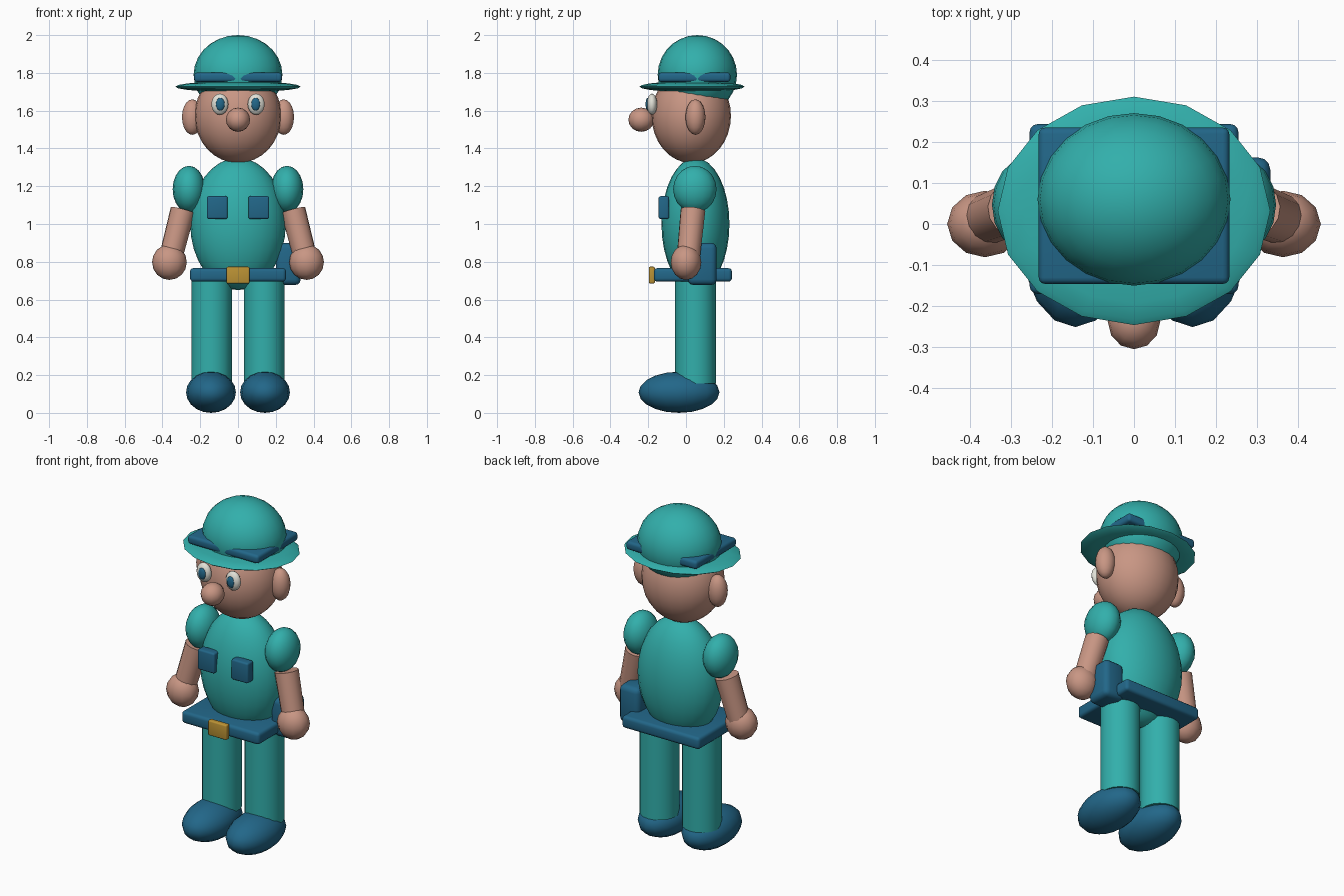
import bpy, bmesh
from mathutils import Vector, Matrix

if "Cube" in bpy.data.objects:
    bpy.data.objects.remove(bpy.data.objects["Cube"])


def material(name, rgb):
    m = bpy.data.materials.new(name)
    m.diffuse_color = (*rgb, 1)
    m.use_nodes = True
    m.node_tree.nodes["Principled BSDF"].inputs["Base Color"].default_value = m.diffuse_color
    return m


teal = material("teal_cloth", (0.032, 0.43, 0.41))
blue = material("dark_blue", (0.016, 0.135, 0.25))
skin = material("skin", (0.58, 0.305, 0.23))
gold = material("gold", (0.50, 0.29, 0.035))
white = material("eye_white", (0.75, 0.75, 0.68))


def finish(name, bm, mat, angle=40):
    me = bpy.data.meshes.new(name)
    bm.to_mesh(me)
    bm.free()
    me.materials.append(mat)
    ob = bpy.data.objects.new(name, me)
    bpy.context.collection.objects.link(ob)
    bpy.ops.object.select_all(action='DESELECT')
    ob.select_set(True)
    bpy.context.view_layer.objects.active = ob
    bpy.ops.object.shade_smooth_by_angle(angle=angle * 0.0174533)
    return ob


def ellipsoid(name, center, radii, mat, seg=16, rings=10):
    bm = bmesh.new()
    bmesh.ops.create_uvsphere(bm, u_segments=seg, v_segments=rings, radius=1)
    bm.transform(Matrix.Translation(center) @ Matrix.Diagonal((*radii, 1)))
    return finish(name, bm, mat, 75)


def rounded_box(name, lo, hi, mat, bevel):
    lo, hi = Vector(lo), Vector(hi)
    bm = bmesh.new()
    bmesh.ops.create_cube(bm, size=1)
    bm.transform(Matrix.Translation((lo + hi) / 2) @ Matrix.Diagonal((*(hi - lo), 1)))
    bmesh.ops.bevel(bm, geom=bm.edges[:], offset=bevel, segments=3,
                    profile=0.5, affect='EDGES')
    return finish(name, bm, mat)


def limb(name, a, b, ra, rb, mat, seg=16):
    a, b = Vector(a), Vector(b)
    bm = bmesh.new()
    bmesh.ops.create_cone(bm, cap_ends=True, segments=seg, radius1=ra,
                          radius2=rb, depth=(b - a).length)
    rot = (b - a).to_track_quat('Z', 'Y').to_matrix().to_4x4()
    bm.transform(Matrix.Translation((a + b) / 2) @ rot)
    return finish(name, bm, mat)


# Head, nose and hat
ellipsoid("head", (0, 0.028, 1.573), (0.23, 0.21, 0.25), skin, 24, 16)
ellipsoid("nose", (0, -0.237, 1.552), (0.064, 0.068, 0.064), skin, 12, 8)
ellipsoid("hat_crown", (0, 0.06, 1.79), (0.235, 0.21, 0.21), teal, 24, 14)
ellipsoid("hat_brim", (0, 0.032, 1.727), (0.332, 0.278, 0.029), teal, 16, 10)
rounded_box("hat_band", (-0.232, -0.146, 1.752), (0.232, 0.235, 1.802), blue, 0.016)

# Torso, belt and pouch
ellipsoid("torso", (0, 0.05, 1.0), (0.253, 0.18, 0.35), teal, 24, 16)
rounded_box("belt", (-0.254, -0.17, 0.695), (0.254, 0.243, 0.766), blue, 0.018)
rounded_box("buckle", (-0.061, -0.197, 0.685), (0.061, -0.165, 0.774), gold, 0.008)
rounded_box("pouch", (0.20, 0.01, 0.677), (0.332, 0.162, 0.9), blue, 0.03)

# Mirrored parts
for s, side in ((-1, "right"), (1, "left")):
    ellipsoid(side + "_ear", (s * 0.242, 0.05, 1.566), (0.056, 0.053, 0.094), skin, 14, 10)
    ellipsoid(side + "_eye", (s * 0.096, -0.18, 1.634), (0.046, 0.028, 0.056), white, 14, 10)
    ellipsoid(side + "_pupil", (s * 0.094, -0.202, 1.634), (0.024, 0.012, 0.034), blue, 12, 8)
    ellipsoid(side + "_sleeve", (s * 0.26, 0.047, 1.184), (0.086, 0.115, 0.124), teal, 16, 10)
    limb(side + "_arm", (s * 0.292, 0.037, 1.073), (s * 0.357, 0.012, 0.82),
         0.066, 0.062, skin, 14)
    ellipsoid(side + "_hand", (s * 0.363, 0, 0.798), (0.092, 0.081, 0.094), skin, 12, 8)
    x = s * 0.11
    rounded_box(side + "_chest_pocket", (x - 0.055, -0.145, 1.027),
                (x + 0.055, -0.09, 1.147), blue, 0.01)
    limb(side + "_leg", (s * 0.139, 0.05, 0.155), (s * 0.139, 0.05, 0.73),
         0.108, 0.108, teal, 18)
    ellipsoid(side + "_shoe", (s * 0.143, -0.037, 0.109), (0.132, 0.214, 0.109), blue, 16, 10)
